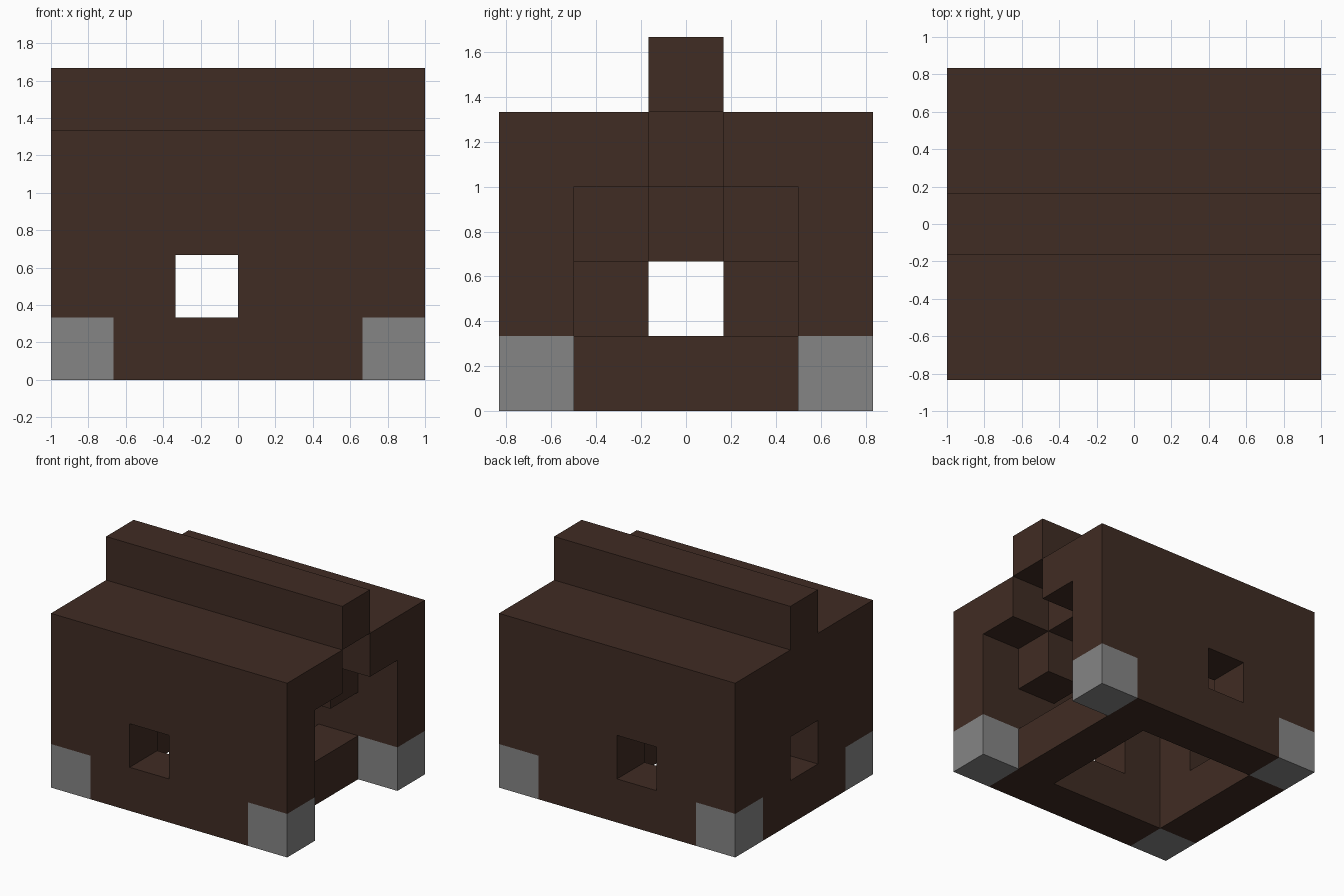
import bpy
import bmesh
from itertools import product
from mathutils import Vector

cube = bpy.data.objects.get("Cube")
if cube:
    bpy.data.objects.remove(cube, do_unlink=True)

UNIT = 1 / 3                       # edge length of one building block
CENTRE = Vector((3, 2.5, 0))       # middle of the 6 x 5 block footprint


def material(name, colour):
    mat = bpy.data.materials.new(name)
    mat.use_nodes = True
    mat.diffuse_color = colour
    mat.node_tree.nodes["Principled BSDF"].inputs["Base Color"].default_value = colour
    return mat


wood = material("dark brown wood", (0.051, 0.025, 0.017, 1))
stone = material("grey stone", (0.235, 0.235, 0.235, 1))


def box(xs, ys, zs):
    """Blocks filling inclusive ranges along each axis."""
    return set(product(*(range(a, b + 1) for a, b in (xs, ys, zs))))


def mirrored(blocks):
    """The same blocks flipped front to back."""
    return {(x, 4 - y, z) for x, y, z in blocks}


# Square openings and corner stones
window = box((2, 2), (0, 0), (1, 1))
end_window = box((0, 0), (2, 2), (1, 1))
left_stone = box((5, 5), (0, 0), (0, 0))
right_stone = box((0, 0), (0, 0), (0, 0))

# Long wall, stepped roof and end walls
wall = box((0, 5), (0, 0), (0, 2)) - window - left_stone - right_stone
slope = box((0, 5), (0, 1), (3, 3))
gable = box((0, 0), (2, 2), (3, 3))
closed_end = (box((0, 0), (1, 3), (0, 2)) - end_window) | gable
doorway = box((4, 4), (1, 3), (1, 1)) | box((4, 4), (2, 2), (2, 2))
door_end = (box((4, 4), (1, 3), (0, 2)) - doorway) | box((4, 4), (2, 2), (3, 3))

parts = {
    "front_wall": (wall, wood),
    "back_wall": (mirrored(wall), wood),
    "front_roof": (slope, wood),
    "back_roof": (mirrored(slope), wood),
    "roof_ridge": (box((0, 5), (2, 2), (4, 4)), wood),
    "right_end_wall": (closed_end, wood),
    "left_door_wall": (door_end, wood),
    "front_left_corner_stone": (left_stone, stone),
    "front_right_corner_stone": (right_stone, stone),
    "back_left_corner_stone": (mirrored(left_stone), stone),
    "back_right_corner_stone": (mirrored(right_stone), stone),
}
solid = set().union(*(blocks for blocks, _ in parts.values()))


def build(name, blocks, mat):
    """Mesh the outer skin of a part, leaving out faces hidden by neighbours."""
    bm = bmesh.new()
    for block in sorted(blocks):
        middle = Vector(block) + Vector((0.5, 0.5, 0.5))
        for axis, sign in product(range(3), (-1, 1)):
            normal = Vector((0, 0, 0))
            normal[axis] = sign
            if tuple(int(c) for c in Vector(block) + normal) in solid:
                continue
            u = Vector((0, 0, 0))
            u[(axis + 1) % 3] = 1
            v = normal.cross(u)
            corners = [middle + (normal + a * u + b * v) / 2
                       for a, b in ((-1, -1), (1, -1), (1, 1), (-1, 1))]
            bm.faces.new([bm.verts.new((c - CENTRE) * UNIT) for c in corners])
    bmesh.ops.remove_doubles(bm, verts=bm.verts[:], dist=0.001)
    # Merge flat neighbouring faces into broad panels
    bmesh.ops.dissolve_limit(bm, angle_limit=0.01, verts=bm.verts[:], edges=bm.edges[:])
    mesh = bpy.data.meshes.new(name)
    bm.to_mesh(mesh)
    bm.free()
    mesh.materials.append(mat)
    bpy.context.collection.objects.link(bpy.data.objects.new(name, mesh))


for part_name, (part_blocks, part_material) in parts.items():
    build(part_name, part_blocks, part_material)
